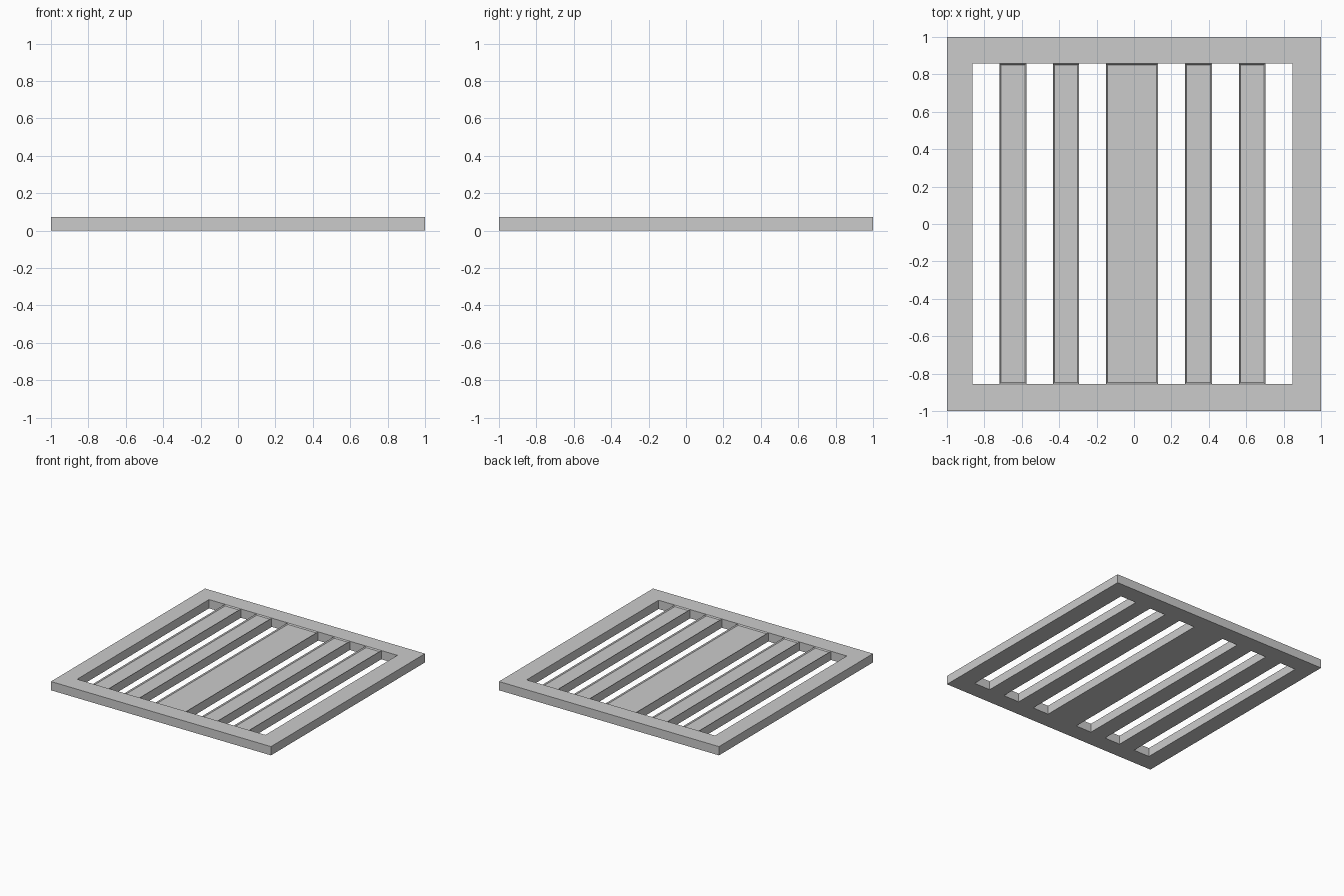
import bpy, bmesh

if "Cube" in bpy.data.objects:
    bpy.data.objects.remove(bpy.data.objects["Cube"])

H = 0.072
# x edges alternate: rim, slot, slat, slot, ... , rim
XS = [-1, -0.864, -0.719, -0.575, -0.433, -0.294, -0.15,
      0.128, 0.273, 0.416, 0.561, 0.702, 0.848, 1]
YS = [-1, -0.855, 0.858, 1]

bm = bmesh.new()
grid = [[bm.verts.new((x, y, 0)) for y in YS] for x in XS]

# flat panel layout, leaving the slots open
for i in range(len(XS) - 1):
    for j in range(3):
        if j == 1 and i % 2 == 1:
            continue
        bm.faces.new((grid[i][j], grid[i + 1][j], grid[i + 1][j + 1], grid[i][j + 1]))

# thicken the panel
ret = bmesh.ops.extrude_face_region(bm, geom=bm.faces[:], use_keep_orig=True)
top_verts = [g for g in ret["geom"] if isinstance(g, bmesh.types.BMVert)]
bmesh.ops.translate(bm, verts=top_verts, vec=(0, 0, H))
bmesh.ops.recalc_face_normals(bm, faces=bm.faces[:])

# shallow dished top on each slat
slats = [f for f in bm.faces
         if f.normal.z > 0.9 and abs(f.calc_center_median().y) < 0.1
         and abs(f.calc_center_median().x) < 0.85]
bmesh.ops.inset_individual(bm, faces=slats, thickness=0.01, depth=-0.009)

mesh = bpy.data.meshes.new("slatted_panel")
bm.to_mesh(mesh)
bm.free()
panel = bpy.data.objects.new("slatted_panel", mesh)
bpy.context.collection.objects.link(panel)
